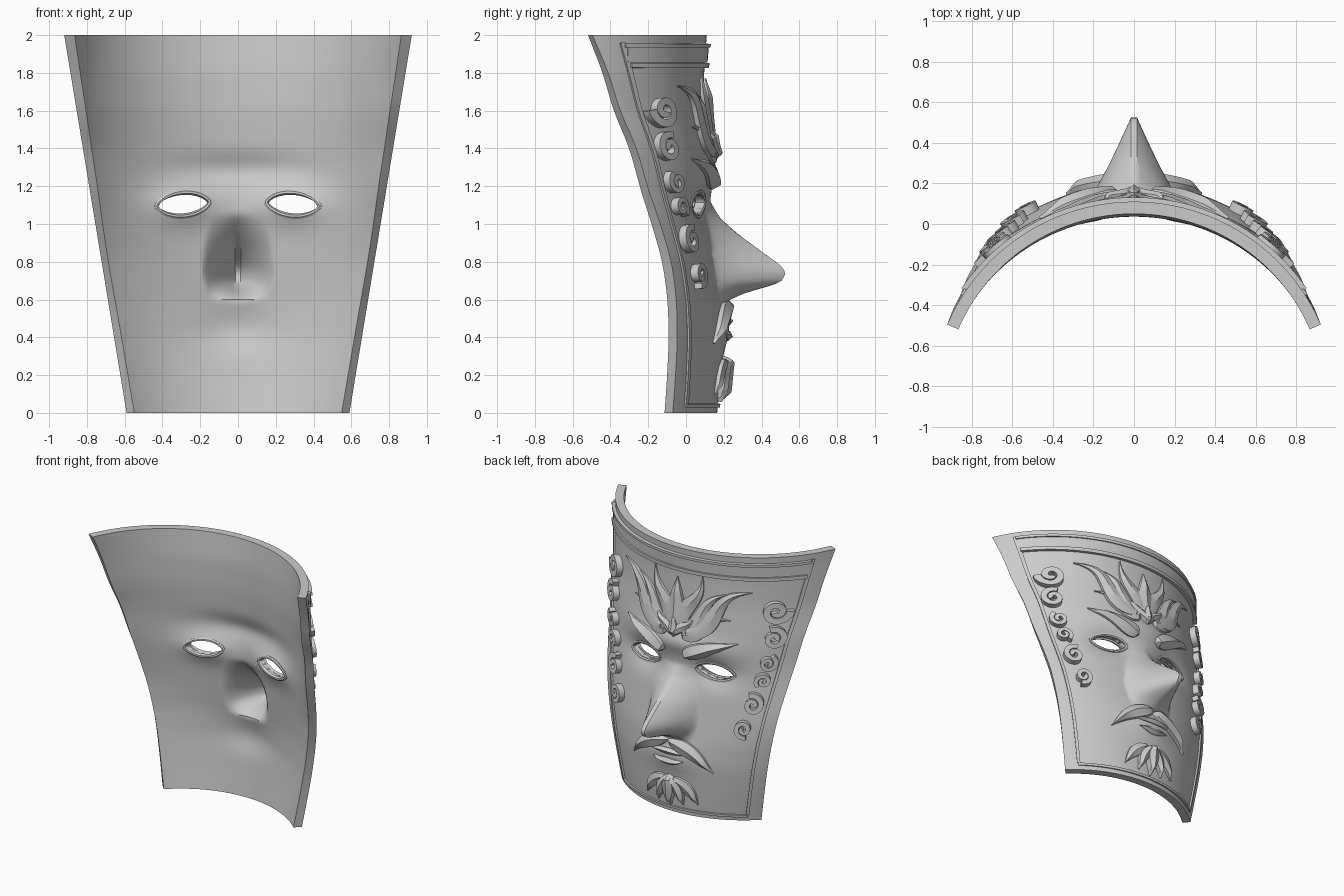
import bpy, bmesh, math
from mathutils import Vector

if "Cube" in bpy.data.objects:
    bpy.data.objects.remove(bpy.data.objects["Cube"])

T = 0.06  # shell thickness
# centre profile, side-edge profile, nose profile and nose half width, as (z, value)
CENTRE = [(0, .165), (.2, .185), (.4, .20), (.6, .19), (.8, .16), (1.0, .135), (1.1, .13),
          (1.2, .135), (1.3, .13), (1.4, .12), (1.6, .10), (1.8, .095), (2, .11)]
EDGE = [(0, -.07), (.2, -.055), (.4, -.045), (.6, -.05), (.8, -.076), (1, -.135), (1.2, -.205),
        (1.4, -.26), (1.6, -.35), (1.8, -.41), (2, -.495)]
NOSE = [(.58, 0), (.63, .105), (.66, .22), (.69, .325), (.74, .36), (.78, .34), (.82, .29),
        (.9, .19), (.95, .13), (1.03, .05), (1.12, 0)]
NOSE_W = [(.6, .18), (.74, .21), (.9, .20), (1.1, .13)]


def lin(tab, z):
    if z <= tab[0][0]:
        return tab[0][1]
    for (a, va), (b, vb) in zip(tab, tab[1:]):
        if z <= b:
            return va + (vb - va) * (z - a) / (b - a)
    return tab[-1][1]


def smooth(tab, z, d=.05):
    d = max(0, min(d, z - tab[0][0], tab[-1][0] - z))
    return sum(lin(tab, z + d * k / 3) for k in range(-3, 4)) / 7


def arc(z):
    """Centre y, half width and radius of the horizontal section."""
    yc, hw = smooth(CENTRE, z), .59 + .165 * z
    sag = yc - smooth(EDGE, z, .07)
    return yc, hw, (hw * hw + sag * sag) / (2 * sag)


def bump(x, z, sx, sz):
    return math.exp(-(x / sx) ** 2 - (z / sz) ** 2)


def relief_y(x, z, inner):
    """Nose, eye sockets, brow and mouth swelling added to the curved sheet."""
    n, w = smooth(NOSE, z, .015), smooth(NOSE_W, z)
    if inner:
        n, w = max(0, .85 * n - .03), w * .9
    t = max(0, 1 - abs(x) / w)
    y = n * min(1, 1.1 * t ** 1.2)
    y -= .045 * bump(abs(x) - .28, z - 1.1, .17, .1)
    y += .03 * bump(x, z - 1.29, .35, .08)
    return y + .03 * bump(x, z - .46, .19, .12)


def surf(x, z, inner=False):
    yc, hw, R = arc(z)
    r = R - T if inner else R
    return Vector((x, yc - R + math.sqrt(max(0, r * r - x * x)) + relief_y(x, z, inner), z))


def normal(x, z, inner=False):
    e = .012
    n = (surf(x, z + e, inner) - surf(x, z - e, inner)).cross(
        surf(x + e, z, inner) - surf(x - e, z, inner)).normalized()
    return -n if inner else n


def finish(name, bm, angle=30):
    bmesh.ops.recalc_face_normals(bm, faces=bm.faces)
    me = bpy.data.meshes.new(name)
    bm.to_mesh(me)
    bm.free()
    ob = bpy.data.objects.new(name, me)
    bpy.context.collection.objects.link(ob)
    bpy.ops.object.select_all(action='DESELECT')
    ob.select_set(True)
    bpy.context.view_layer.objects.active = ob
    bpy.ops.object.shade_smooth_by_angle(angle=math.radians(angle))
    return ob


def relief(name, strips, inner=False, closed=False):
    """Raised strips laid on the mask: each is (spine in x/z, half widths, height, ridge)."""
    bm = bmesh.new()
    for spine, widths, h, ridge in strips:
        rings, N, wide = [], len(spine), max(widths)
        for i, (x, z) in enumerate(spine):
            a = spine[(i - 1) % N if closed else max(i - 1, 0)]
            b = spine[(i + 1) % N if closed else min(i + 1, N - 1)]
            t = Vector((b[0] - a[0], b[1] - a[1])).normalized() * widths[i]
            k = min(1, .2 + 1.6 * widths[i] / wide)  # thinner towards pointed ends
            n = normal(x, z, inner)
            l, c, r = (surf(x + s * t.y, z - s * t.x, inner) for s in (-1, 0, 1))
            pts = (l - .015 * n, l + h * k * n, c + (h + ridge) * k * n, r + h * k * n,
                   r - .015 * n)
            rings.append([bm.verts.new(p) for p in pts])
        for i in range(N if closed else N - 1):
            p, q = rings[i], rings[(i + 1) % N]
            for k in range(5):
                m = (k + 1) % 5
                bm.faces.new((p[k], p[m], q[m], q[k]))
        if not closed:
            bm.faces.new(rings[0])
            bm.faces.new(rings[-1])
    return finish(name, bm)


def leaf(a, b, w, h=.025, ridge=.02, sway=0.0, skew=.7, waves=2, n=20):
    """Pointed leaf from a to b with an S-shaped or arched spine."""
    dx, dz = b[0] - a[0], b[1] - a[1]
    L = math.hypot(dx, dz)
    ts = [i / n for i in range(n + 1)]
    s = [sway * math.sin(waves * math.pi * t) for t in ts]
    spine = [(a[0] + dx * t - dz / L * k, a[1] + dz * t + dx / L * k) for t, k in zip(ts, s)]
    return spine, [max(.003, w * math.sin(math.pi * t ** skew)) for t in ts], h, ridge


def both(strips):
    return strips + [([(-x, z) for x, z in s], w, h, r) for s, w, h, r in strips]


def line(a, b, w, h, n=40):
    return [(a[0] + (b[0] - a[0]) * i / n, a[1] + (b[1] - a[1]) * i / n)
            for i in range(n + 1)], [w] * (n + 1), h, 0


# Mask shell: outer and inner curved sheets joined around the rim
NU, NZ = 100, 120
bm = bmesh.new()
sheets = []
for inner in (False, True):
    rows = []
    for j in range(NZ + 1):
        z = 2 * j / NZ
        yc, hw, R = arc(z)
        r = R - T if inner else R
        half = math.asin(hw / R)
        rows.append([bm.verts.new(surf(r * math.sin(half * (2 * i / NU - 1)), z, inner))
                     for i in range(NU + 1)])
    sheets.append(rows)
    for j in range(NZ):
        for i in range(NU):
            bm.faces.new((rows[j][i], rows[j][i + 1], rows[j + 1][i + 1], rows[j + 1][i]))
o, q = sheets
for j in (0, NZ):
    for i in range(NU):
        bm.faces.new((o[j][i], o[j][i + 1], q[j][i + 1], q[j][i]))
for i in (0, NU):
    for j in range(NZ):
        bm.faces.new((o[j][i], o[j + 1][i], q[j + 1][i], q[j][i]))
shell = finish("mask_shell", bm)


# Eye openings
def eye(s, grow=1.0, n=32):
    pts = []
    for i in range(n):
        a = 2 * math.pi * i / n
        v = math.sin(a)
        pts.append((s * (.29 + .132 * grow * math.cos(a)),
                    1.105 - .01 * math.cos(a) + .06 * grow * v * abs(v) ** .3))
    return pts


bm = bmesh.new()
for s in (1, -1):
    face = bm.faces.new([bm.verts.new((x, -1, z)) for x, z in eye(s)])
    ext = bmesh.ops.extrude_face_region(bm, geom=[face])
    bmesh.ops.translate(bm, vec=(0, 2, 0),
                        verts=[v for v in ext['geom'] if isinstance(v, bmesh.types.BMVert)])
cutter = finish("eye_cutter", bm)
cutter.hide_render = True
mod = shell.modifiers.new("eyes", 'BOOLEAN')
mod.operation, mod.solver, mod.object = 'DIFFERENCE', 'EXACT', cutter
bpy.context.view_layer.objects.active = shell
bpy.ops.object.modifier_apply(modifier="eyes")
bpy.data.objects.remove(cutter)

# Eyelid rims, outside and inside
lids = [(eye(s, 1.08), [.010] * 32, .006, .004) for s in (1, -1)]
relief("eyelid_rims", lids, closed=True)
relief("inner_eyelid_rims", lids, inner=True, closed=True)

# Border rails and moulded top band
relief("side_rails", both([line((.52, .05), (.835, 1.96), .009, .012, 70)]))
relief("bottom_rail", [line((-.52, .04), (.52, .04), .009, .012)])
relief("top_band", [line((-.82, 1.90), (.82, 1.90), .045, .015),
                    line((-.83, 1.945), (.83, 1.945), .010, .025),
                    line((-.81, 1.84), (.81, 1.84), .013, .025)])

# Scrolls down both temples
scrolls = []
for x, z, r, start in ((.665, 1.60, .105, 0), (.665, 1.40, .09, 2), (.64, 1.22, .07, 1),
                       (.62, 1.085, .066, 4), (.57, .91, .088, 2), (.525, .73, .077, 5)):
    N = 44
    sp, wd = [], []
    for i in range(N + 1):
        t = i / N
        a, rr = start - t * 2.8 * math.pi, r * .8 * (1 - .8 * t)
        sp.append((x + .85 * rr * math.cos(a), z + rr * math.sin(a)))
        wd.append(.2 * r * (1 - .2 * t))
    scrolls.append((sp, wd, .045, 0))
relief("temple_scrolls", both(scrolls))

# Teardrop brows
relief("brows", both([leaf((.08, 1.215), (.46, 1.345), .055, .02, .03, .01, .5, 1)]))

# Flame leaves on the forehead: broad at the root with wavy tips
relief("forehead_flames", both([
    leaf((.02, 1.37), (.20, 1.81), .065, .02, .015, .025, .5),
    leaf((.05, 1.37), (.36, 1.70), .06, .02, .015, -.03, .5),
    leaf((.07, 1.38), (.53, 1.73), .06, .025, .015, -.05, .55),
    leaf((.06, 1.36), (.40, 1.51), .045, .015, .015, -.03, .5),
    leaf((.01, 1.34), (.15, 1.50), .03, .035, .015, .01)]))
relief("forehead_centre_leaf", [leaf((0, 1.33), (0, 1.77), .07, .025, .02, 0, .7),
                                leaf((0, 1.34), (0, 1.50), .03, .045, .015)])

# Moustache, lips and chin leaves
relief("moustache", both([leaf((.0, .565), (.33, .37), .05, .025, .025, .04, .7, 1)]))
relief("upper_lip", [leaf((-.16, .475), (.16, .475), .022, .006, .02, .01, 1, 1)])
relief("lower_lip", [leaf((-.12, .42), (.12, .42), .026, .006, .02, -.012, 1, 1)])
relief("chin_leaves", both([leaf((.01, .29), (.10, .08), .036, .03, .02, .015, .8, 1),
                            leaf((.03, .28), (.21, .10), .042, .02, .015, .03, .8, 1)]))
relief("chin_centre_leaf", [leaf((0, .30), (0, .06), .042, .045, .02)])
